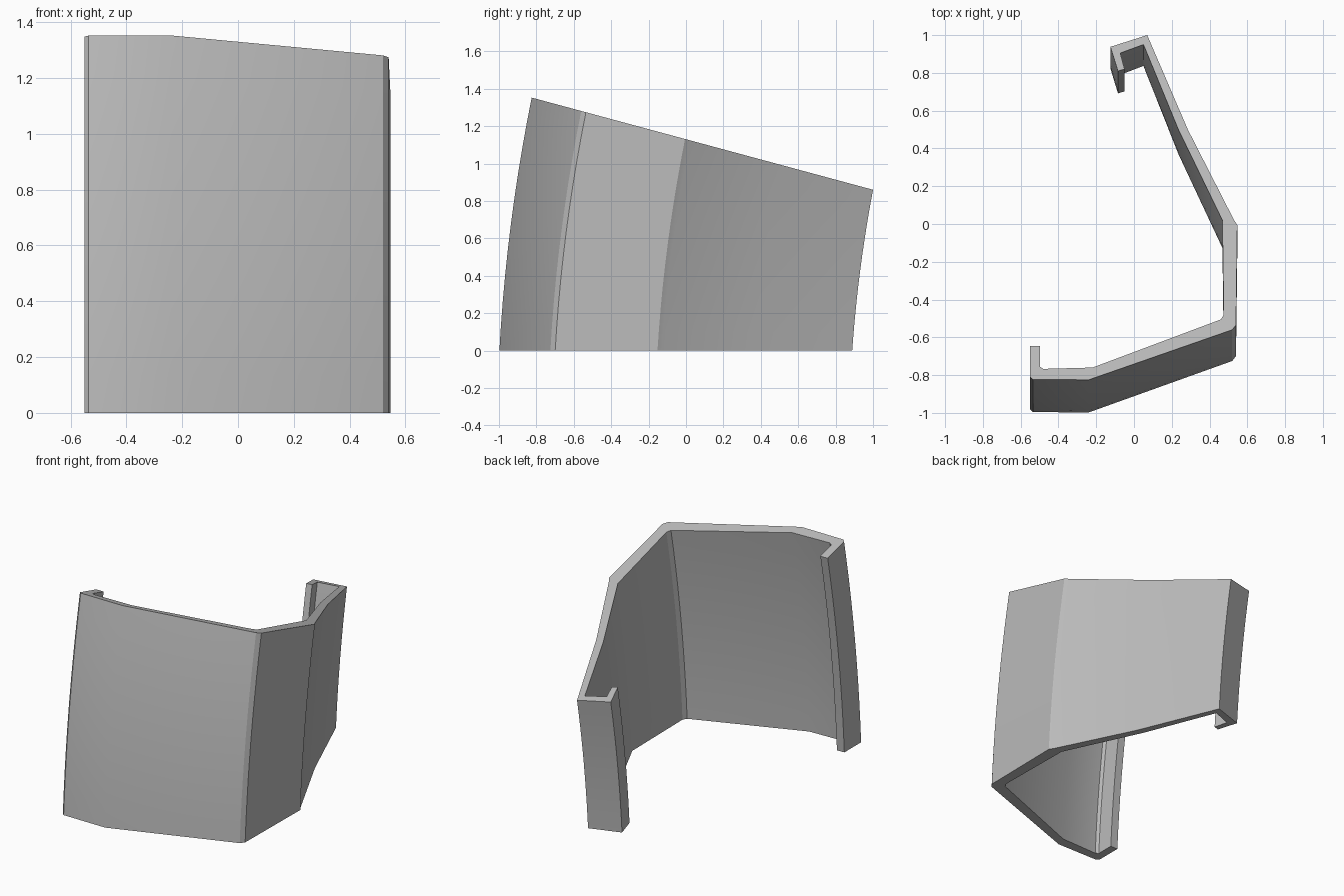
import bpy, bmesh, math

if "Cube" in bpy.data.objects:
    bpy.data.objects.remove(bpy.data.objects["Cube"], do_unlink=True)

LEVELS = 10

# Plan of the wall at its slanted rim: outer side, then back along the inner side
OUTER = [(-.55, -.645), (-.55, -.81), (-.535, -.823), (-.24, -.825), (.52, -.56),
         (.54, -.535), (.547, -.005), (.53, .02), (.285, .5), (.07, 1), (-.125, .938),
         (-.085, .81)]
INNER = [(-.05, .82), (-.073, .905), (.05, .95), (.235, .5), (.468, .02), (.475, -.48),
         (.46, -.505), (-.22, -.76), (-.48, -.767), (-.498, -.755), (-.498, -.645)]


def lean(y, z):
    """Backward drift of the wall, growing with height."""
    return (1.02 + .14 * y) * .06 * (z + z * z)


def column(bm, x, y):
    """One curved upright from the floor to the slanted rim."""
    top = 1.13 - .27 * y
    heights = [top * i / LEVELS for i in range(LEVELS + 1)]
    return [bm.verts.new((x, y - lean(y, top) + lean(y, z), z)) for z in heights]


# Curved wrap-around panel with a folded lip at each end
bm = bmesh.new()
columns = [column(bm, x, y) for x, y in OUTER + INNER]
for a, b in zip(columns, columns[1:] + columns[:1]):
    for i in range(LEVELS):
        bm.faces.new((a[i], b[i], b[i + 1], a[i + 1]))
bm.faces.new([c[0] for c in reversed(columns)])
bm.faces.new([c[-1] for c in columns])
bmesh.ops.recalc_face_normals(bm, faces=bm.faces)
mesh = bpy.data.meshes.new("curved_panel")
bm.to_mesh(mesh)
bm.free()

panel = bpy.data.objects.new("curved_panel", mesh)
bpy.context.collection.objects.link(panel)

# Plain grey finish
grey = bpy.data.materials.new("plain_grey")
grey.use_nodes = True
colour = (.5, .5, .5, 1)
grey.diffuse_color = colour
grey.node_tree.nodes["Principled BSDF"].inputs["Base Color"].default_value = colour
mesh.materials.append(grey)

# Soft along the curve, crisp at the folds
bpy.ops.object.select_all(action='DESELECT')
panel.select_set(True)
bpy.context.view_layer.objects.active = panel
bpy.ops.object.shade_smooth_by_angle(angle=math.radians(25))
